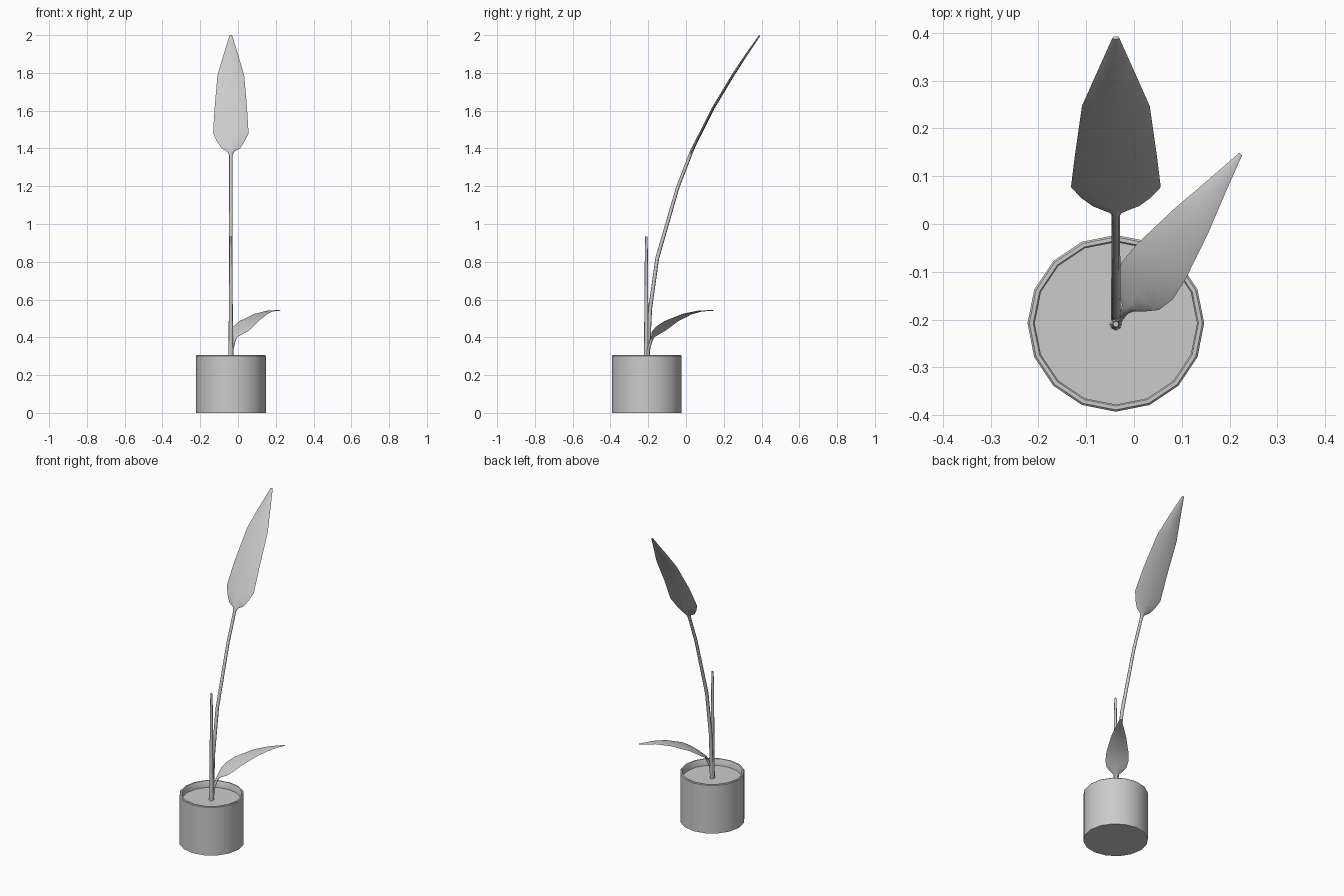
import bpy, bmesh, math
from mathutils import Vector

if "Cube" in bpy.data.objects:
    bpy.data.objects.remove(bpy.data.objects["Cube"])

CX, CY = -0.038, -0.208   # centre of the pot

grey = bpy.data.materials.new("plain grey")
grey.diffuse_color = (0.6, 0.6, 0.6, 1)
grey.use_nodes = True
grey.node_tree.nodes["Principled BSDF"].inputs["Base Color"].default_value = grey.diffuse_color


def finish(name, bm, angle=40):
    bmesh.ops.recalc_face_normals(bm, faces=bm.faces)
    mesh = bpy.data.meshes.new(name)
    bm.to_mesh(mesh)
    bm.free()
    mesh.materials.append(grey)
    obj = bpy.data.objects.new(name, mesh)
    bpy.context.collection.objects.link(obj)
    bpy.ops.object.select_all(action='DESELECT')
    obj.select_set(True)
    bpy.context.view_layer.objects.active = obj
    bpy.ops.object.shade_smooth_by_angle(angle=math.radians(angle))
    return obj


def skin(bm, rings):
    """Bridge equal-sized vertex rings and cap both ends."""
    n = len(rings[0])
    for a, b in zip(rings, rings[1:]):
        for i in range(n):
            j = (i + 1) % n
            bm.faces.new((a[i], a[j], b[j], b[i]))
    bm.faces.new(rings[0][::-1])
    bm.faces.new(rings[-1])


def lathe(name, profile, sides=16):
    bm = bmesh.new()
    rings = [[bm.verts.new((CX + r * math.cos(math.tau * i / sides),
                            CY + r * math.sin(math.tau * i / sides), z))
              for i in range(sides)] for r, z in profile]
    skin(bm, rings)
    return finish(name, bm)


def stalk(name, heading, stations, sides=8):
    """Loft along (reach, height, half width, half thickness) stations."""
    fwd = Vector((heading[0], heading[1], 0)).normalized()
    side = Vector((fwd.y, -fwd.x, 0))
    base = Vector((CX, CY, 0))
    pts = [base + fwd * s[0] + Vector((0, 0, s[1])) for s in stations]
    bm = bmesh.new()
    rings = []
    for k, (p, s) in enumerate(zip(pts, stations)):
        tangent = (pts[min(k + 1, len(pts) - 1)] - pts[max(k - 1, 0)]).normalized()
        up = side.cross(tangent)
        rings.append([bm.verts.new(p + side * s[2] * math.cos(math.tau * i / sides)
                                   + up * s[3] * math.sin(math.tau * i / sides))
                      for i in range(sides)])
    skin(bm, rings)
    return finish(name, bm, 60)


# Pot with a thin bevelled rim and the soil surface just below it
lathe("pot", [(0.185, 0), (0.185, 0.302), (0.181, 0.306), (0.173, 0.306),
              (0.170, 0.302), (0.170, 0.25)])
lathe("soil", [(0.171, 0.24), (0.171, 0.265)])

# Unopened central shoot
stalk("shoot", (0, 1), [(-0.002, 0.25, 0.013, 0.013), (-0.002, 0.6, 0.010, 0.010),
                        (-0.002, 0.85, 0.008, 0.008), (-0.002, 0.935, 0.006, 0.006)])

# Tall leaf: round stem that flattens into a long blade
stalk("tall_leaf", (0, 1), [
    (0.005, 0.25, 0.010, 0.010), (0.018, 0.55, 0.010, 0.010),
    (0.056, 0.82, 0.010, 0.010), (0.163, 1.19, 0.009, 0.009),
    (0.230, 1.365, 0.009, 0.009), (0.237, 1.383, 0.018, 0.009),
    (0.245, 1.400, 0.048, 0.008), (0.262, 1.435, 0.072, 0.008),
    (0.285, 1.480, 0.094, 0.007), (0.350, 1.610, 0.086, 0.007),
    (0.455, 1.785, 0.071, 0.007), (0.520, 1.885, 0.042, 0.006),
    (0.598, 1.998, 0.007, 0.004)])

# Low leaf: short stem bending over into a drooping blade
stalk("low_leaf", (0.593, 0.805), [
    (0.004, 0.25, 0.008, 0.008), (0.012, 0.34, 0.008, 0.008),
    (0.030, 0.385, 0.008, 0.008), (0.041, 0.405, 0.014, 0.007),
    (0.054, 0.415, 0.032, 0.006), (0.076, 0.432, 0.056, 0.005),
    (0.110, 0.456, 0.066, 0.005), (0.160, 0.485, 0.063, 0.005),
    (0.265, 0.523, 0.044, 0.004), (0.350, 0.539, 0.024, 0.003),
    (0.440, 0.543, 0.004, 0.002)])
